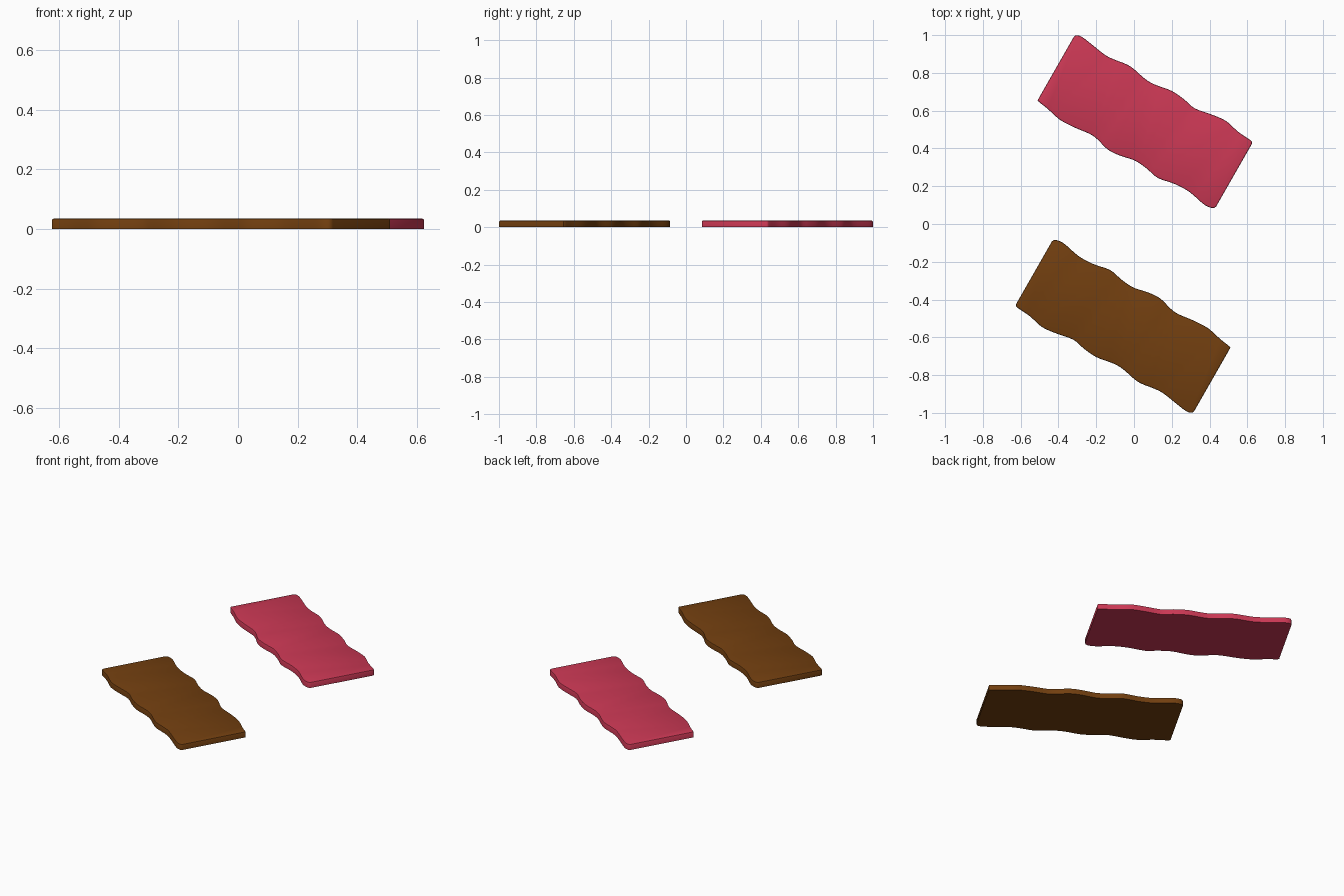
import bpy, bmesh, math
from mathutils import Matrix, Vector

if "Cube" in bpy.data.objects:
    bpy.data.objects.remove(bpy.data.objects["Cube"])

THICK = 0.035

# Wavy long edges of a strip in its own frame (along, across)
UPPER = [(-.551, .198), (-.543, .211), (-.516, .218), (-.463, .212), (-.363, .197),
         (-.304, .200), (-.231, .211), (-.179, .206), (-.116, .193), (-.055, .192),
         (.039, .208), (.122, .202), (.192, .189), (.290, .206), (.370, .214),
         (.451, .197), (.526, .191), (.543, .187), (.549, .176)]
LOWER = [(-.549, -.182), (-.543, -.193), (-.482, -.202), (-.397, -.220), (-.308, -.217),
         (-.222, -.206), (-.170, -.211), (-.098, -.230), (-.027, -.226), (.055, -.209),
         (.131, -.214), (.207, -.228), (.299, -.211), (.389, -.208), (.480, -.226),
         (.520, -.226), (.543, -.218), (.551, -.204)]


def smooth_line(pts, steps=3):
    """Catmull-Rom curve through the points."""
    p = [Vector(q) for q in pts]
    p = [p[0]] + p + [p[-1]]
    out = []
    for a, b, c, d in zip(p, p[1:], p[2:], p[3:]):
        for i in range(steps):
            t = i / steps
            out.append(0.5 * (2 * b + (c - a) * t + (2 * a - 5 * b + 4 * c - d) * t * t
                              + (3 * b - a - 3 * c + d) * t ** 3))
    return out + [p[-1]]


def strip(name, color, turn):
    outline = smooth_line(LOWER) + smooth_line(UPPER)[::-1]
    bm = bmesh.new()
    base = bm.faces.new([bm.verts.new((q.x, q.y, 0)) for q in outline])
    ext = bmesh.ops.extrude_face_region(bm, geom=[base], use_keep_orig=True)
    top = [v for v in ext["geom"] if isinstance(v, bmesh.types.BMVert)]
    bmesh.ops.translate(bm, verts=top, vec=(0, 0, THICK))
    # softened top rim
    rim = [e for e in bm.edges if all(v.co.z > THICK / 2 for v in e.verts)]
    bmesh.ops.bevel(bm, geom=rim, offset=0.006, segments=2, profile=0.5,
                    affect='EDGES', clamp_overlap=True)
    bmesh.ops.recalc_face_normals(bm, faces=bm.faces)
    # lay the strip diagonally
    bm.transform(Matrix.Rotation(turn, 4, 'Z') @ Matrix.Translation((0.06, 0.545, 0))
                 @ Matrix.Rotation(math.radians(-30), 4, 'Z'))
    mesh = bpy.data.meshes.new(name)
    bm.to_mesh(mesh)
    bm.free()
    ob = bpy.data.objects.new(name, mesh)
    bpy.context.collection.objects.link(ob)
    mat = bpy.data.materials.new(name + "_color")
    mat.diffuse_color = color
    mat.use_nodes = True
    mat.node_tree.nodes["Principled BSDF"].inputs["Base Color"].default_value = mat.diffuse_color
    mesh.materials.append(mat)
    bpy.ops.object.select_all(action='DESELECT')
    ob.select_set(True)
    bpy.context.view_layer.objects.active = ob
    bpy.ops.object.shade_smooth_by_angle(angle=math.radians(40))


# Two strips, half a turn apart
strip("raw_strip", (0.60, 0.04, 0.09, 1), 0)
strip("cooked_strip", (0.17, 0.05, 0.005, 1), math.pi)
